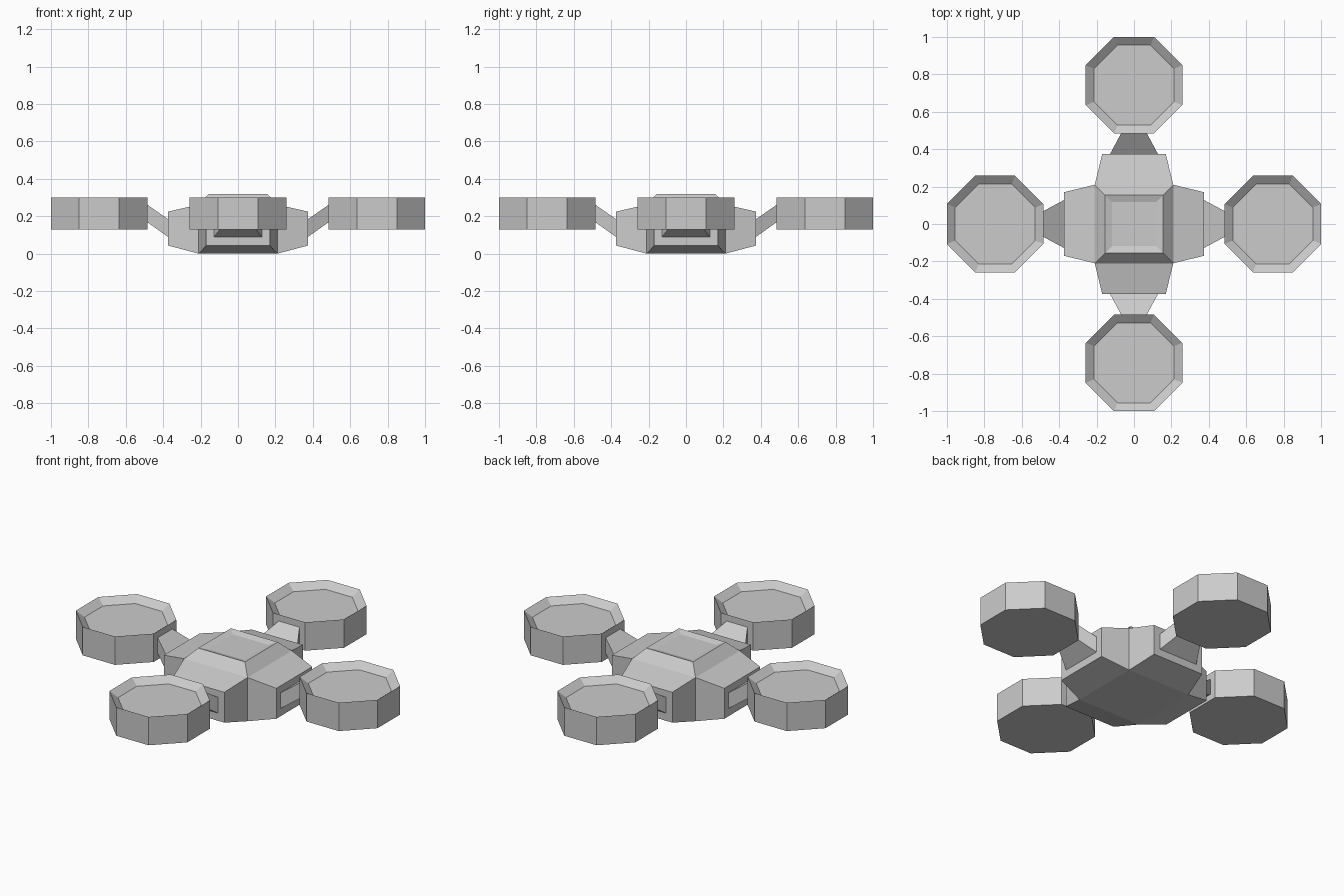
import bpy, bmesh
from math import pi, cos, sin
from mathutils import Matrix

if "Cube" in bpy.data.objects:
    bpy.data.objects.remove(bpy.data.objects["Cube"])


def finish(name, bm, turn=0.0):
    bmesh.ops.remove_doubles(bm, verts=bm.verts, dist=1e-4)
    bmesh.ops.recalc_face_normals(bm, faces=bm.faces)
    bmesh.ops.rotate(bm, verts=bm.verts, cent=(0, 0, 0), matrix=Matrix.Rotation(turn, 3, 'Z'))
    me = bpy.data.meshes.new(name)
    bm.to_mesh(me)
    bm.free()
    ob = bpy.data.objects.new(name, me)
    bpy.context.collection.objects.link(ob)
    return ob


def loft(bm, rings):
    """Skin a stack of closed rings and cap both ends."""
    vs = [[bm.verts.new(p) for p in r] for r in rings]
    n = len(rings[0])
    for a, b in zip(vs, vs[1:]):
        for i in range(n):
            j = (i + 1) % n
            bm.faces.new((a[i], a[j], b[j], b[i]))
    bm.faces.new(vs[0])
    bm.faces.new(vs[-1])


def polygon(apothem, z, n, cx=0.0):
    r = apothem / cos(pi / n)
    return [(cx + r * cos((2 * i + 1) * pi / n), r * sin((2 * i + 1) * pi / n), z)
            for i in range(n)]


# Body: square core with a stub flaring out on each of four sides
bm = bmesh.new()
C, LOW, HIGH = 0.21, 0.0, 0.262          # core half width, bottom and shoulder heights
END, HALF, E0, E1 = 0.373, 0.17, 0.043, 0.225   # stub end
loft_rings = [polygon(C, HIGH, 4), polygon(0.155, 0.32, 4), polygon(0.118, 0.308, 4)]
loft(bm, loft_rings)
bm.faces.ensure_lookup_table()
# drop the hidden cap under the roof, keep the shallow roof recess
hidden = [f for f in bm.faces if all(abs(v.co.z - HIGH) < 1e-5 for v in f.verts)]
bmesh.ops.delete(bm, geom=hidden, context='FACES_ONLY')
bm.faces.new([bm.verts.new(p) for p in polygon(C, LOW, 4)])
for k in range(4):
    rot = Matrix.Rotation(k * pi / 2, 3, 'Z')
    root = [(C, -C, LOW), (C, C, LOW), (C, C, HIGH), (C, -C, HIGH)]
    tip = [(END, -HALF, E0), (END, HALF, E0), (END, HALF, E1), (END, -HALF, E1)]
    a = [bm.verts.new(rot @ Matrix.Translation(p).translation) for p in root]
    b = [bm.verts.new(rot @ Matrix.Translation(p).translation) for p in tip]
    for i in range(4):
        j = (i + 1) % 4
        bm.faces.new((a[i], a[j], b[j], b[i]))
    bm.faces.new(b)
finish("body", bm)

for k, side in enumerate(("right", "back", "left", "front")):
    # Rising, tapering strut
    bm = bmesh.new()
    loft(bm, [[(x, -w, z0), (x, w, z0), (x, w, z1), (x, -w, z1)]
              for x, w, z0, z1 in ((0.365, 0.133, 0.083, 0.178), (0.49, 0.066, 0.172, 0.265))])
    finish(side + "_strut", bm, k * pi / 2)

    # Octagonal rotor pod with a dished top
    bm = bmesh.new()
    loft(bm, [polygon(0.258, 0.13, 8, 0.742), polygon(0.258, 0.30, 8, 0.742),
              polygon(0.214, 0.265, 8, 0.742)])
    finish(side + "_rotor_pod", bm, k * pi / 2)
